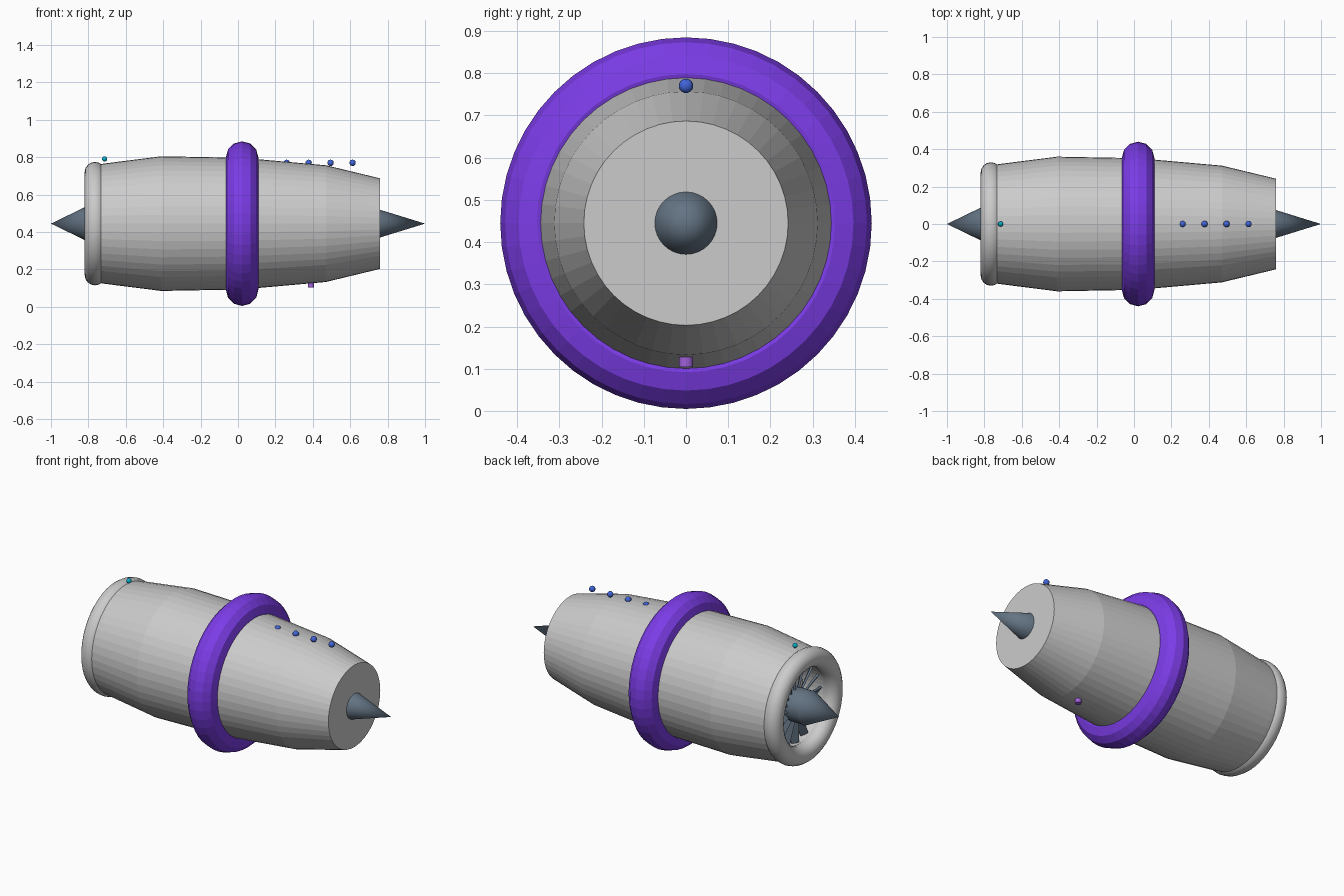
import bpy, bmesh, math
from mathutils import Matrix, Vector

if "Cube" in bpy.data.objects:
    bpy.data.objects.remove(bpy.data.objects["Cube"])

AXIS_Z = 0.445
SEG = 48


def material(name, rgb):
    m = bpy.data.materials.new(name)
    m.diffuse_color = (*rgb, 1)
    m.use_nodes = True
    m.node_tree.nodes["Principled BSDF"].inputs["Base Color"].default_value = m.diffuse_color
    return m


VIOLET = material("violet", (0.20, 0.045, 0.80))
SLATE = material("slate", (0.127, 0.174, 0.23))
BLUE = material("blue", (0.053, 0.13, 0.70))
TEAL = material("teal", (0.002, 0.43, 0.60))
PURPLE = material("purple", (0.35, 0.12, 0.70))


def finish(bm, name, mat=None, smooth=None):
    bmesh.ops.recalc_face_normals(bm, faces=bm.faces)
    me = bpy.data.meshes.new(name)
    bm.to_mesh(me)
    bm.free()
    ob = bpy.data.objects.new(name, me)
    bpy.context.collection.objects.link(ob)
    if mat:
        me.materials.append(mat)
    if smooth:
        bpy.ops.object.select_all(action='DESELECT')
        ob.select_set(True)
        bpy.context.view_layer.objects.active = ob
        bpy.ops.object.shade_smooth_by_angle(angle=math.radians(smooth))
    return ob


def lathe(name, profile, mat=None, closed=False, seg=SEG, smooth=None):
    """Spin (x, radius) points around the engine axis."""
    bm = bmesh.new()
    vs = [bm.verts.new((x, 0, AXIS_Z + r)) for x, r in profile]
    pairs = list(zip(vs, vs[1:])) + ([(vs[-1], vs[0])] if closed else [])
    edges = [bm.edges.new(p) for p in pairs]
    bmesh.ops.spin(bm, geom=vs + edges, cent=(0, 0, AXIS_Z), axis=(1, 0, 0),
                   angle=math.tau, steps=seg, use_duplicate=False)
    bmesh.ops.remove_doubles(bm, verts=bm.verts, dist=1e-4)
    return finish(bm, name, mat, smooth)


def ring(name, x, major, minor, sides, mat=None, smooth=None):
    pts = [(x + minor * math.sin(a), major + minor * math.cos(a))
           for a in (math.tau * i / sides for i in range(sides))]
    return lathe(name, pts, mat, closed=True, smooth=smooth)


def ball(name, x, z, r, mat):
    bm = bmesh.new()
    bmesh.ops.create_uvsphere(bm, u_segments=16, v_segments=10, radius=r,
                              matrix=Matrix.Translation((x, 0, z)))
    return finish(bm, name, mat, 60)


# Nacelle with a recessed inlet duct and a closed tail
lathe("nacelle", [(-0.60, 0), (-0.60, 0.23), (-0.755, 0.23), (-0.755, 0.315),
                  (-0.71, 0.322), (-0.41, 0.36), (0.02, 0.352),
                  (0.47, 0.312), (0.76, 0.242), (0.76, 0)])

# Inlet lip and mounting ring
ring("inlet_lip", -0.765, 0.275, 0.055, 16, smooth=40)
ring("mounting_ring", 0.022, 0.353, 0.087, 12, VIOLET)

# Spinner, fan hub and exhaust cone
lathe("spinner", [(-1.0, 0), (-0.80, 0.097), (-0.80, 0)], SLATE, seg=32, smooth=40)
lathe("fan_hub", [(-0.80, 0), (-0.80, 0.095), (-0.60, 0.095), (-0.60, 0)],
      SLATE, seg=32, smooth=40)
lathe("exhaust_cone", [(0.75, 0), (0.75, 0.077), (1.0, 0)], SLATE, seg=32, smooth=40)

# Pitched fan blades
bm = bmesh.new()
BLADES = 16
for i in range(BLADES):
    turn = Matrix.Rotation(math.tau * i / BLADES, 4, 'X')
    m = (Matrix.Translation((-0.71, 0, AXIS_Z)) @ turn
         @ Matrix.Translation((0, 0, 0.16)) @ Matrix.Rotation(math.radians(35), 4, 'Z')
         @ Matrix.Diagonal((0.012, 0.045, 0.15, 1)))
    bmesh.ops.create_cube(bm, size=1, matrix=m)
finish(bm, "fan_blades", SLATE)

# Studs on top, sensor by the inlet, drain plug underneath
for i in range(4):
    ball(f"top_stud_{i + 1}", 0.26 + 0.1175 * i, 0.77, 0.017, BLUE)
ball("inlet_sensor", -0.713, 0.791, 0.014, TEAL)

bm = bmesh.new()
bmesh.ops.create_cone(bm, cap_ends=True, segments=16, radius1=0.017, radius2=0.017,
                      depth=0.024, matrix=Matrix.Translation((0.39, 0, 0.116)))
finish(bm, "drain_plug", PURPLE, 40)
